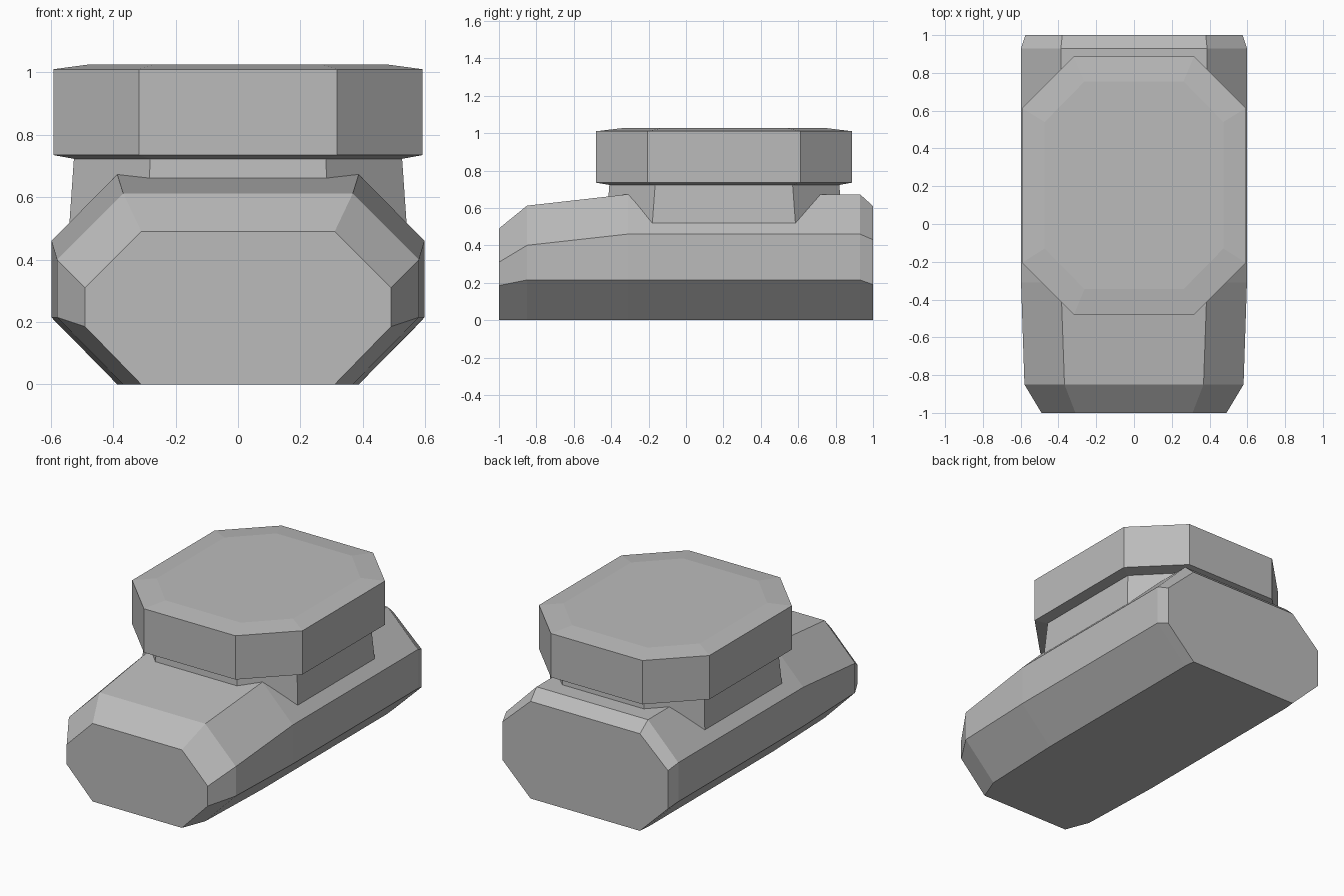
import bpy
import bmesh

cube = bpy.data.objects.get("Cube")
if cube:
    bpy.data.objects.remove(cube, do_unlink=True)

grey = bpy.data.materials.new("plain grey")
grey.use_nodes = True
colour = (0.5, 0.5, 0.5, 1)
grey.diffuse_color = colour
grey.node_tree.nodes["Principled BSDF"].inputs["Base Color"].default_value = colour


def loft(name, rings):
    """Skin a list of matching rings and close both ends."""
    bm = bmesh.new()
    loops = [[bm.verts.new(p) for p in ring] for ring in rings]
    for a, b in zip(loops, loops[1:]):
        for i in range(len(a)):
            j = (i + 1) % len(a)
            bm.faces.new((a[i], a[j], b[j], b[i]))
    bm.faces.new(loops[0])
    bm.faces.new(loops[-1])
    bmesh.ops.recalc_face_normals(bm, faces=bm.faces)
    mesh = bpy.data.meshes.new(name)
    bm.to_mesh(mesh)
    bm.free()
    mesh.materials.append(grey)
    obj = bpy.data.objects.new(name, mesh)
    bpy.context.collection.objects.link(obj)
    return obj


def body_ring(y, wide, flat, low, high, top):
    """Upright octagon with chamfered corners."""
    right = [(flat, 0), (wide, low), (wide, high), (flat, top)]
    left = [(-x, z) for x, z in reversed(right)]
    return [(x, y, z) for x, z in right + left]


def cap_ring(z, wide, flat, front, front_side, back_side, back):
    """Level octagon with chamfered corners."""
    right = [(flat, front), (wide, front_side), (wide, back_side), (flat, back)]
    left = [(-x, y) for x, y in reversed(right)]
    return [(x, y, z) for x, y in right + left]


# Long base, tapering at the front and lightly chamfered at the back
loft("base_body", [
    body_ring(-1, 0.49, 0.31, 0.185, 0.31, 0.49),
    body_ring(-0.85, 0.58, 0.368, 0.215, 0.40, 0.612),
    body_ring(-0.31, 0.598, 0.387, 0.215, 0.46, 0.673),
    body_ring(0.93, 0.598, 0.387, 0.215, 0.46, 0.673),
    body_ring(1, 0.575, 0.38, 0.19, 0.43, 0.61),
])

# Neck rising out of the base, flaring into the broad top cap
loft("neck_and_cap", [
    cap_ring(0.45, 0.545, 0.289, -0.43, -0.185, 0.59, 0.84),
    cap_ring(0.723, 0.526, 0.282, -0.41, -0.165, 0.57, 0.82),
    cap_ring(0.735, 0.592, 0.318, -0.48, -0.205, 0.613, 0.887),
    cap_ring(1.01, 0.592, 0.318, -0.48, -0.205, 0.613, 0.887),
    cap_ring(1.026, 0.473, 0.262, -0.345, -0.13, 0.54, 0.755),
])
